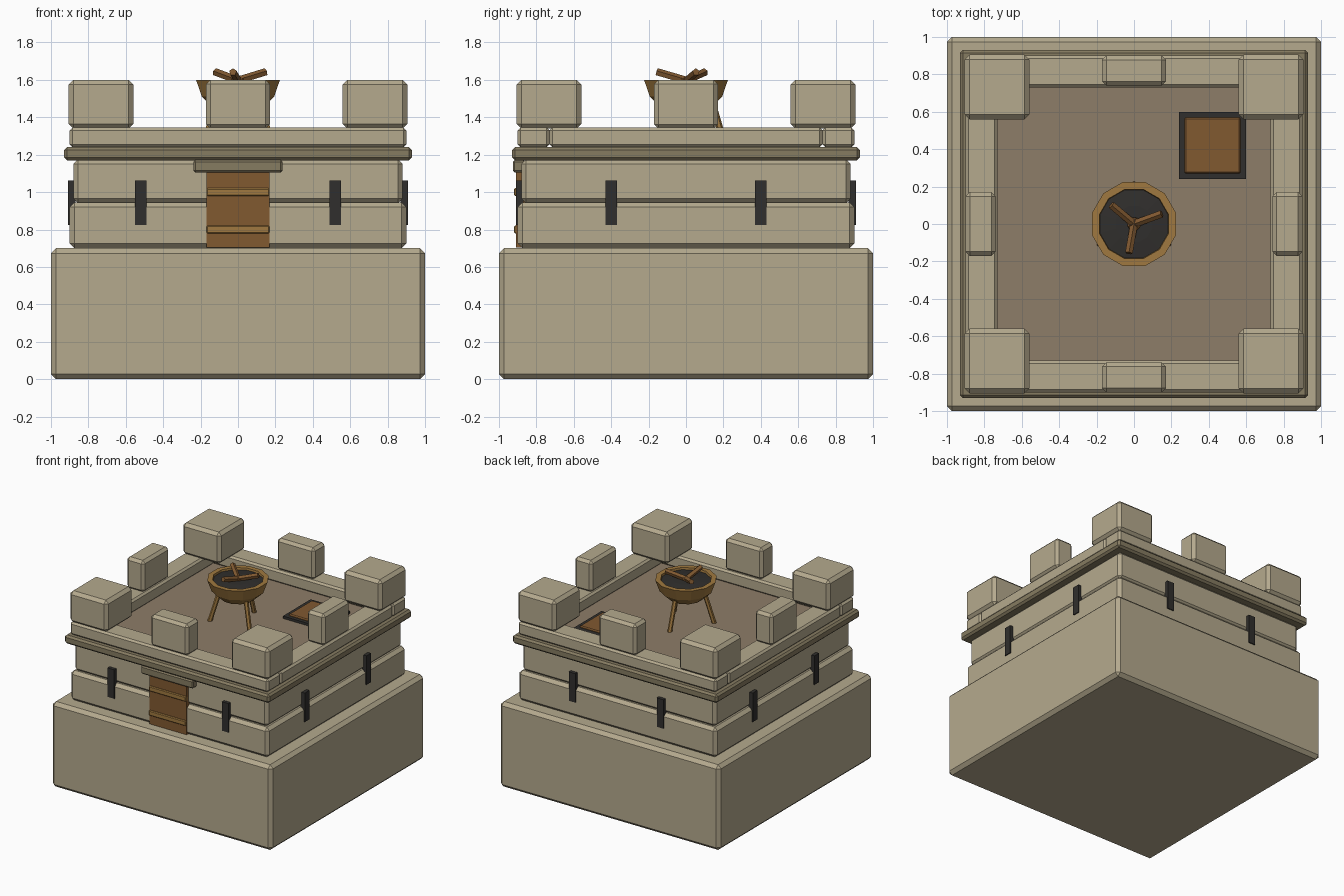
import bpy, bmesh
from math import sin, cos, pi, radians
from mathutils import Vector

if "Cube" in bpy.data.objects:
    bpy.data.objects.remove(bpy.data.objects["Cube"])


def material(name, color):
    m = bpy.data.materials.new(name)
    m.diffuse_color = (*color, 1)
    m.use_nodes = True
    m.node_tree.nodes["Principled BSDF"].inputs["Base Color"].default_value = m.diffuse_color
    return m


STONE = material("stone", (0.46, 0.40, 0.27))
TRIM = material("trim_stone", (0.24, 0.20, 0.12))
FLOOR = material("floor_stone", (0.27, 0.205, 0.138))
WOOD = material("wood", (0.22, 0.10, 0.03))
BRONZE = material("bronze", (0.35, 0.19, 0.05))
DARK = material("dark", (0.03, 0.028, 0.026))


def finish(name, bm, mat, bevel=0):
    me = bpy.data.meshes.new(name)
    bmesh.ops.recalc_face_normals(bm, faces=bm.faces)
    bm.to_mesh(me)
    bm.free()
    ob = bpy.data.objects.new(name, me)
    bpy.context.collection.objects.link(ob)
    me.materials.append(mat)
    if bevel:
        mod = ob.modifiers.new("bevel", 'BEVEL')
        mod.width = bevel
        mod.segments = 1
    return ob


def box(name, x, y, z, mat, bevel=0):
    """Box from (min, max) ranges on each axis."""
    bm = bmesh.new()
    bmesh.ops.create_cube(bm, size=1)
    for v in bm.verts:
        v.co = [(r[0] + r[1]) / 2 + c * (r[1] - r[0]) for r, c in zip((x, y, z), v.co)]
    return finish(name, bm, mat, bevel)


def slab(name, half, z, mat, bevel):
    return box(name, (-half, half), (-half, half), z, mat, bevel)


def lathe(name, profile, mat, n=12):
    bm = bmesh.new()
    rings = [[bm.verts.new((r * cos((i + .5) * 2 * pi / n), r * sin((i + .5) * 2 * pi / n), z))
              for i in range(n)] for r, z in profile]
    for a, b in zip(rings, rings[1:]):
        for i in range(n):
            j = (i + 1) % n
            bm.faces.new((a[i], a[j], b[j], b[i]))
    bm.faces.new(rings[0])
    bm.faces.new(rings[-1])
    return finish(name, bm, mat)


def rod(name, a, b, r, sides, mat):
    """Straight bar between two points."""
    a, b = Vector(a), Vector(b)
    bm = bmesh.new()
    bmesh.ops.create_cone(bm, cap_ends=True, segments=sides, radius1=r, radius2=r, depth=(b - a).length)
    ob = finish(name, bm, mat)
    ob.location = (a + b) / 2
    ob.rotation_euler = (b - a).to_track_quat('Z', 'Y').to_euler()
    return ob


# stacked stone tiers, cornice and roof floor
slab("base", 1.0, (0, 0.70), STONE, 0.027)
slab("lower_tier", 0.90, (0.70, 0.945), STONE, 0.025)
slab("upper_tier", 0.88, (0.94, 1.175), STONE, 0.025)
slab("cornice", 0.93, (1.17, 1.24), TRIM, 0.015)
slab("roof_floor", 0.75, (1.20, 1.242), FLOOR, 0)

# parapet walls and merlons
for s, fb, lr in ((-1, "front", "left"), (1, "back", "right")):
    wall = sorted((s * 0.73, s * 0.90))
    mid = sorted((s * 0.74, s * 0.90))
    box(fb + "_parapet", (-0.90, 0.90), wall, (1.24, 1.345), STONE, 0.015)
    box(lr + "_parapet", wall, (-0.73, 0.73), (1.24, 1.345), STONE, 0.015)
    box(fb + "_merlon", (-0.17, 0.17), mid, (1.34, 1.60), STONE, 0.022)
    box(lr + "_merlon", mid, (-0.17, 0.17), (1.34, 1.60), STONE, 0.022)
    for t in (-1, 1):
        box("corner_merlon", sorted((s * 0.56, s * 0.905)), sorted((t * 0.56, t * 0.905)),
            (1.34, 1.60), STONE, 0.025)

# arrow slits
for s in (-1, 1):
    depth = sorted((s * 0.87, s * 0.908))
    for t in (-1, 1):
        c = t * (0.52 if s < 0 else 0.40)
        box("arrow_slit", (c - 0.03, c + 0.03), depth, (0.825, 1.063), DARK)
        c = t * 0.40
        box("arrow_slit", depth, (c - 0.03, c + 0.03), (0.825, 1.063), DARK)

# front door with straps and lintel
box("door", (-0.168, 0.168), (-0.908, -0.86), (0.705, 1.11), WOOD)
for z in (0.80, 1.0):
    box("door_strap", (-0.168, 0.168), (-0.92, -0.89), (z - 0.021, z + 0.021), BRONZE, 0.006)
box("lintel", (-0.238, 0.238), (-0.926, -0.86), (1.105, 1.172), TRIM, 0.01)

# roof hatch
box("hatch_frame", (0.24, 0.60), (0.24, 0.60), (1.23, 1.262), DARK)
box("hatch_panel", (0.27, 0.57), (0.27, 0.57), (1.24, 1.275), WOOD, 0.008)

# brazier bowl, coals, legs and firewood
lathe("brazier_bowl", [(0.06, 1.425), (0.13, 1.445), (0.20, 1.51), (0.232, 1.60),
                       (0.192, 1.60), (0.188, 1.575)], BRONZE)
lathe("coals", [(0.189, 1.57), (0.189, 1.584), (0.10, 1.592)], DARK)
for deg in (90, 210, 330):
    u = Vector((cos(radians(deg)), sin(radians(deg)), 0))
    rod("brazier_leg", u * 0.215 + Vector((0, 0, 1.225)), u * 0.14 + Vector((0, 0, 1.48)), 0.018, 6, BRONZE)
for deg in (20, 140, 260):
    u = Vector((cos(radians(deg)), sin(radians(deg)), 0))
    rod("firewood", u * -0.03 + Vector((0, 0, 1.588)), u * 0.158 + Vector((0, 0, 1.642)), 0.021, 5, WOOD)
